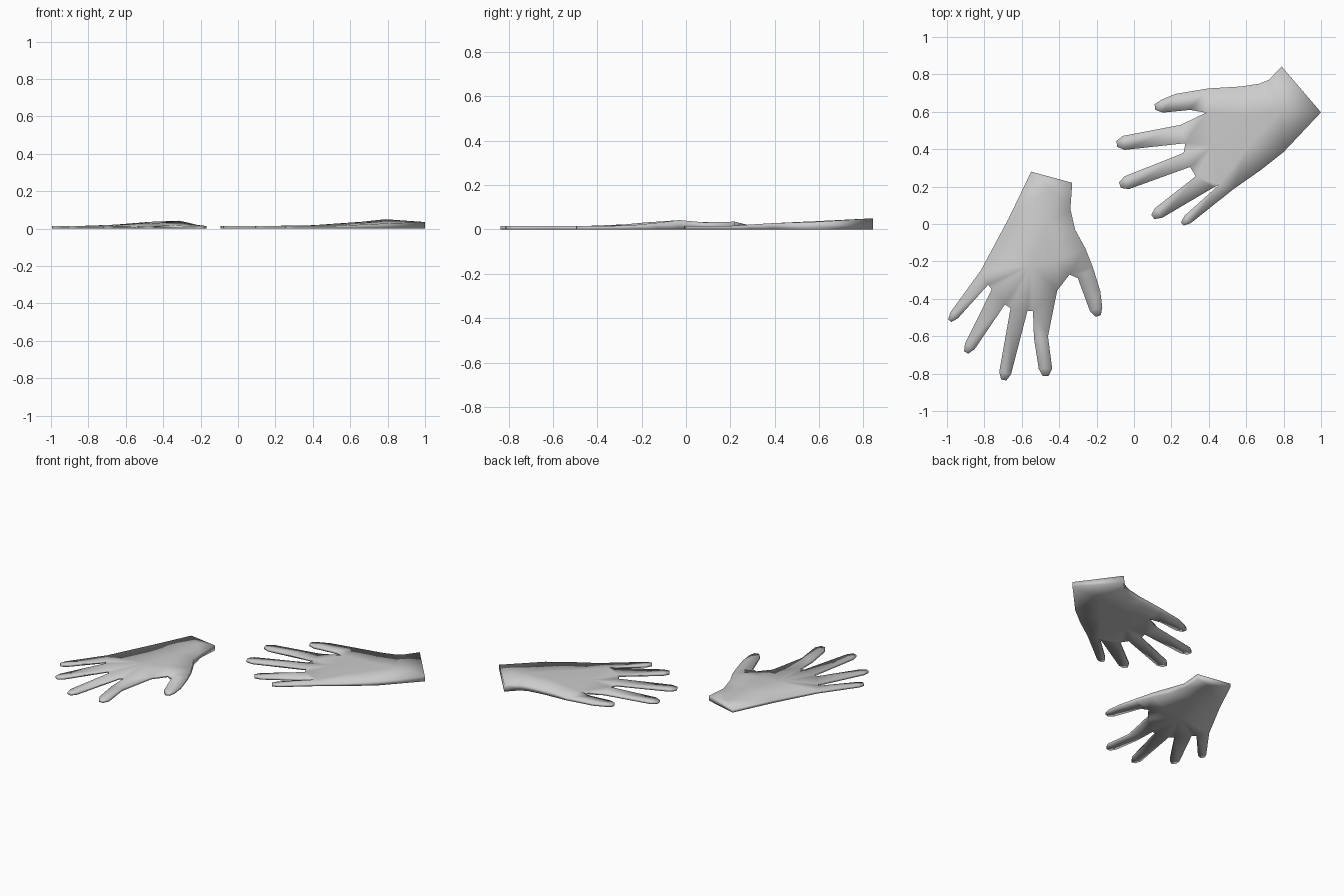
import bpy, bmesh
from mathutils import Vector
from mathutils.geometry import delaunay_2d_cdt

if "Cube" in bpy.data.objects:
    bpy.data.objects.remove(bpy.data.objects["Cube"])

THIN = 0.015   # thickness of fingers


def finger(root_a, tip, root_b, width=0.08, bends_a=(), bends_b=()):
    """Outline of one finger: root, tapered side, blunt tip, side, root."""
    a, b, t = Vector(root_a[:2]), Vector(root_b[:2]), Vector(tip)
    d = (t - (a + b) / 2).normalized()
    n = Vector((-d.y, d.x))
    if n.dot(a - b) < 0:
        n = -n
    back = t - d * 0.038
    tips = [back + n * width * .46, t + n * width * .2,
            t - n * width * .2, back - n * width * .46]
    return [root_a, *bends_a, *[tuple(p) for p in tips], *bends_b, root_b]


def hand(name, outline, inner):
    """Closed low relief: triangulated top, flat underside, upright rim."""
    pts = outline + inner
    n = len(outline)
    co = [Vector(p[:2]) for p in pts]
    vs, _, faces, ov, _, _ = delaunay_2d_cdt(co, [], [list(range(n))], 1, 1e-5)
    bm = bmesh.new()
    top, low = [], []
    for v, src in zip(vs, ov):
        p = pts[src[0]] if src else (0, 0)
        top.append(bm.verts.new((v.x, v.y, p[2] if len(p) > 2 else THIN)))
        low.append(bm.verts.new((v.x, v.y, 0)))
    for f in faces:
        bm.faces.new([top[i] for i in f])
        bm.faces.new([low[i] for i in reversed(f)])
    pair = dict(zip(top, low))
    tops = set(top)
    rim = [e for e in bm.edges if e.is_boundary and e.verts[0] in tops]
    for e in rim:
        a, b = e.verts
        bm.faces.new((a, b, pair[b], pair[a]))
    bmesh.ops.recalc_face_normals(bm, faces=bm.faces)
    for f in bm.faces:
        f.smooth = True
    me = bpy.data.meshes.new(name)
    bm.to_mesh(me)
    bm.free()
    ob = bpy.data.objects.new(name, me)
    bpy.context.collection.objects.link(ob)
    return ob


# left hand, fingers towards the front
left = [(-0.55, 0.28, .02), (-0.33, 0.22, .035), (-0.34, 0.08, .032),
        (-0.315, -0.03, .042), (-0.26, -0.13, .03)]
left += finger((-0.22, -0.23, .02), (-0.192, -0.492), (-0.30, -0.29), 0.075,
               bends_a=[(-0.18, -0.36)])                                  # thumb
left += [(-0.345, -0.27, .018), (-0.41, -0.355)]
left += finger((-0.43, -0.45), (-0.472, -0.812), (-0.54, -0.465), 0.078,
               bends_a=[(-0.46, -0.60)], bends_b=[(-0.535, -0.61)])       # index
left += finger((-0.57, -0.465), (-0.697, -0.834), (-0.66, -0.45), 0.07)   # middle
left += finger((-0.69, -0.43), (-0.897, -0.687), (-0.76, -0.35), 0.065)   # ring
left += finger((-0.78, -0.325), (-0.985, -0.517), (-0.82, -0.25), 0.056)  # little
left += [(-0.67, 0.03, .02)]
hand("left_hand", left, [(-0.45, 0.2, .03), (-0.47, 0.0, .036),
                         (-0.55, -0.22, .025), (-0.42, -0.2, .03)])

# right hand, fingers towards the left
right = [(1.0, 0.597, .035), (0.79, 0.842, .05), (0.72, 0.77, .043),
         (0.67, 0.75, .037), (0.57, 0.735, .03)]
right += finger((0.40, 0.725, .018), (0.112, 0.625), (0.385, 0.595), 0.075,
                bends_a=[(0.22, 0.695)], bends_b=[(0.30, 0.61)])          # thumb
right += finger((0.25, 0.53), (-0.092, 0.428), (0.275, 0.432), 0.082)     # index
right += finger((0.265, 0.38), (-0.075, 0.207), (0.30, 0.305), 0.078)     # middle
right += finger((0.33, 0.255), (0.10, 0.038), (0.425, 0.195), 0.07)       # ring
right += finger((0.455, 0.21), (0.258, 0.0), (0.53, 0.185), 0.056)        # little
right += [(0.68, 0.29, .022), (0.80, 0.385, .028)]
hand("right_hand", right, [(0.78, 0.6, .038), (0.6, 0.58, .03),
                           (0.6, 0.4, .025), (0.42, 0.42, .018)])
